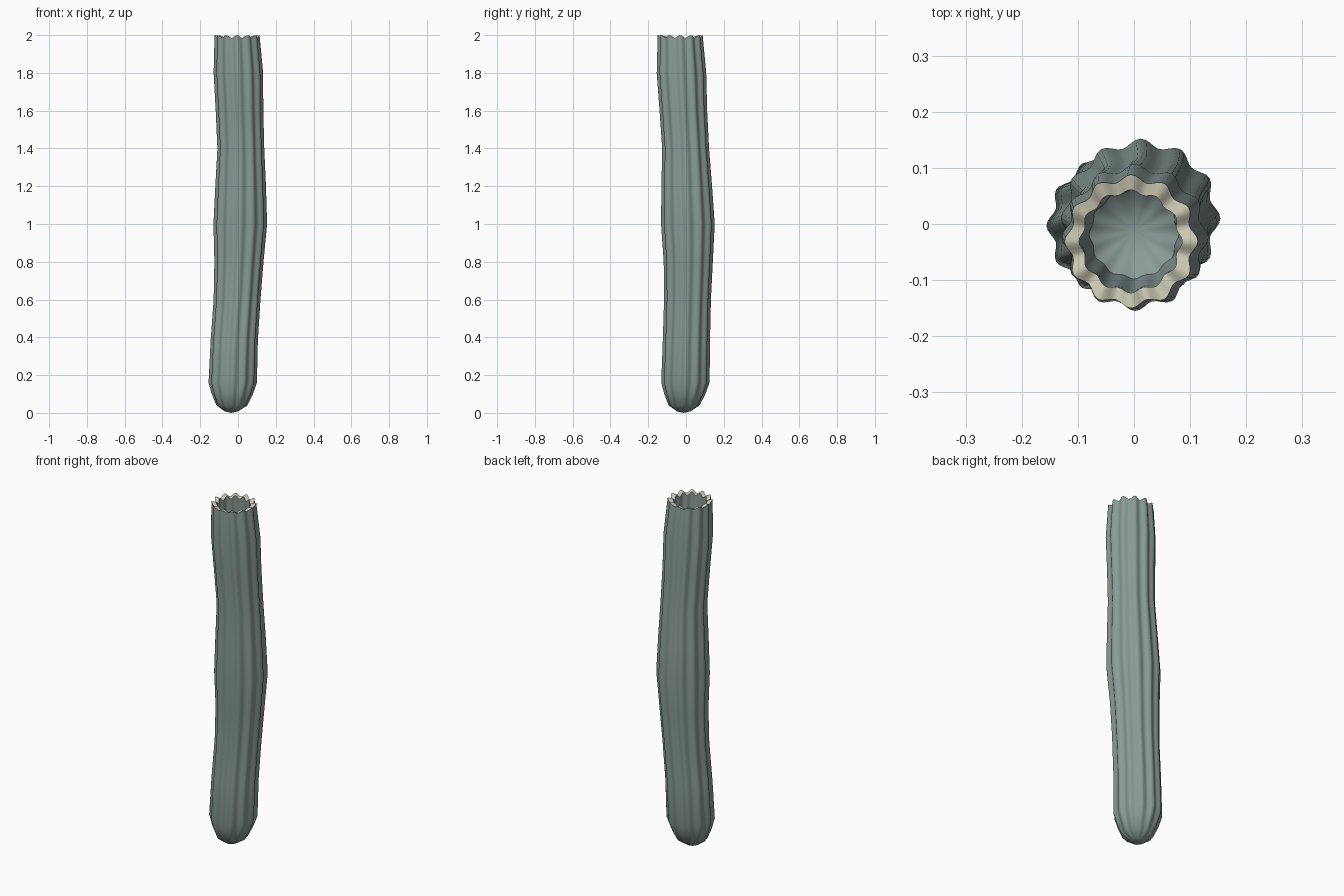
import bpy, bmesh
from math import pi, sin, cos

if "Cube" in bpy.data.objects:
    bpy.data.objects.remove(bpy.data.objects["Cube"])

RIBS, SEG = 12, 96

# centre line and rib radius: z, x, y, radius
STATIONS = [(0.16, -0.028, -0.003, 0.128), (0.38, -0.020, 0.002, 0.125),
            (0.6, -0.005, 0.008, 0.124), (0.8, 0.005, 0.012, 0.130),
            (1.0, 0.012, 0.010, 0.142), (1.2, 0.014, 0.004, 0.134),
            (1.4, 0.015, -0.002, 0.124), (1.6, 0.008, -0.014, 0.126),
            (1.8, 0.002, -0.024, 0.131), (2.0, -0.005, -0.031, 0.119)]


def ring(bm, z, x, y, r, depth=0.1, dip=0.0):
    """Ribbed cross-section: rounded ribs with narrower grooves."""
    vs = []
    for i in range(SEG):
        a = 2 * pi * i / SEG
        g = 0.5 - 0.5 * cos(RIBS * a)
        k = r * (1 - depth * g)
        vs.append(bm.verts.new((x + k * cos(a), y + k * sin(a), z - dip * g)))
    return vs


def bridge(bm, a, b, mat=0):
    for i in range(SEG):
        j = (i + 1) % SEG
        bm.faces.new((a[i], a[j], b[j], b[i])).material_index = mat


def cap(bm, a, co, flip=False):
    c = bm.verts.new(co)
    for i in range(SEG):
        f = (a[i], a[(i + 1) % SEG], c)
        bm.faces.new(f if flip else f[::-1])


def material(name, col):
    m = bpy.data.materials.new(name)
    m.diffuse_color = (*col, 1)
    m.use_nodes = True
    m.node_tree.nodes["Principled BSDF"].inputs["Base Color"].default_value = m.diffuse_color
    return m


bm = bmesh.new()
# rounded base
rings = [ring(bm, 0.008, -0.035, -0.012, 0.035, 0.03),
         ring(bm, 0.04, -0.032, -0.01, 0.082, 0.06),
         ring(bm, 0.10, -0.03, -0.006, 0.109, 0.08)]
cap(bm, rings[0], (-0.036, -0.013, 0.0))
# ribbed outer wall
rings += [ring(bm, *s, dip=0.015 if s[0] == 2 else 0) for s in STATIONS]
for a, b in zip(rings, rings[1:]):
    bridge(bm, a, b)
# pale rim
inner = ring(bm, 1.995, -0.006, -0.031, 0.092, 0.08, 0.015)
bridge(bm, rings[-1], inner, 1)
# hollow inside
low = ring(bm, 1.8, -0.002, -0.024, 0.095, 0.08)
floor = ring(bm, 1.65, 0.0, -0.018, 0.08, 0.06)
bridge(bm, inner, low)
bridge(bm, low, floor)
cap(bm, floor, (0, -0.012, 1.58), True)

me = bpy.data.meshes.new("ribbed_stem")
bm.to_mesh(me)
bm.free()
me.materials.append(material("stem_green", (0.25, 0.33, 0.315)))
me.materials.append(material("rim_cream", (0.58, 0.57, 0.44)))
stem = bpy.data.objects.new("ribbed_stem", me)
bpy.context.collection.objects.link(stem)
bpy.context.view_layer.objects.active = stem
stem.select_set(True)
bpy.ops.object.shade_smooth_by_angle(angle=0.7)
